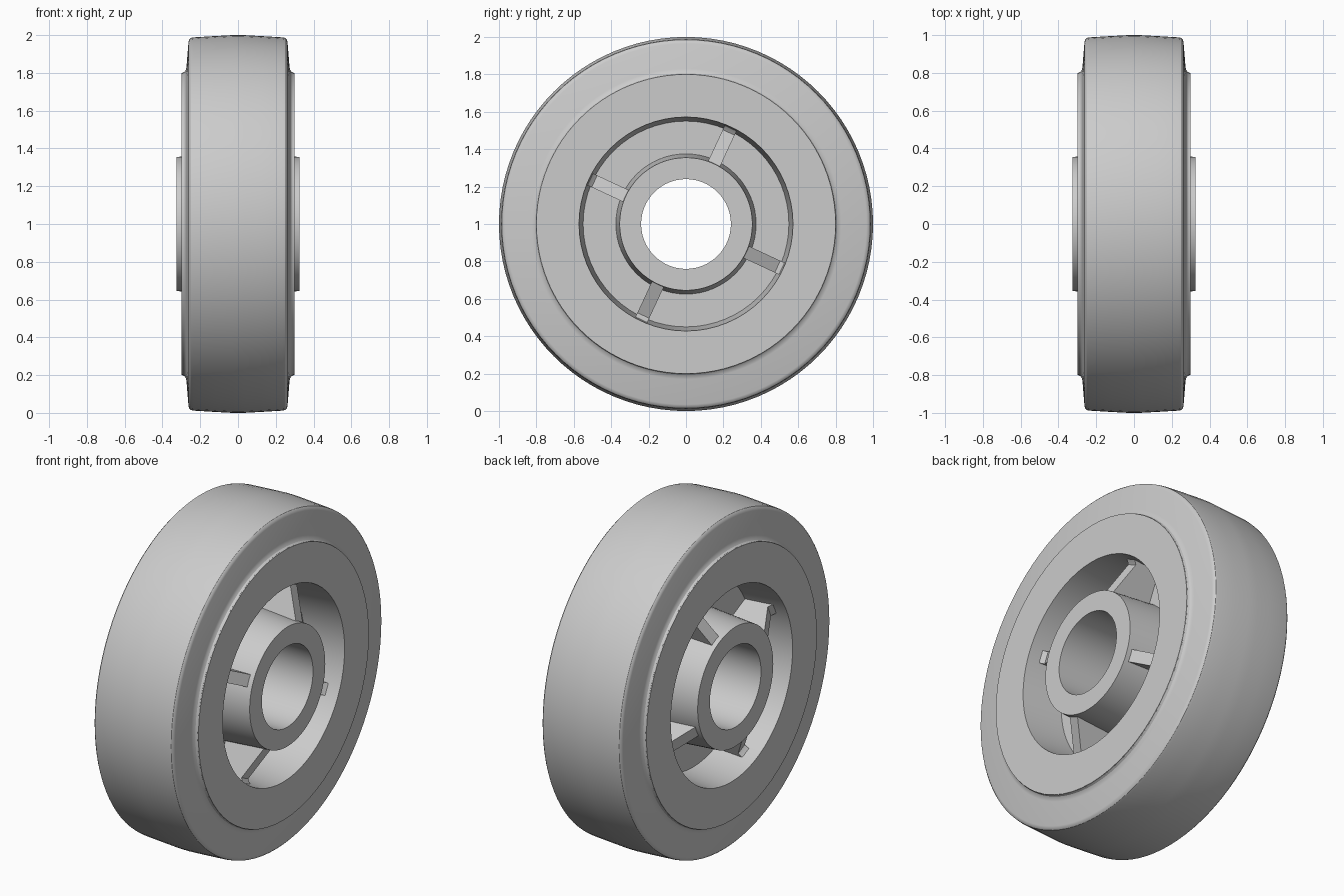
import bpy, bmesh, math
from mathutils import Matrix

cube = bpy.data.objects.get("Cube")
if cube:
    bpy.data.objects.remove(cube, do_unlink=True)

grey = bpy.data.materials.new("plain grey")
grey.use_nodes = True
grey.diffuse_color = (0.6, 0.6, 0.6, 1)
grey.node_tree.nodes["Principled BSDF"].inputs["Base Color"].default_value = (0.6, 0.6, 0.6, 1)

AXLE = 1.0  # height of the wheel centre


def finish(bm, name, angle=30):
    bmesh.ops.recalc_face_normals(bm, faces=bm.faces[:])
    mesh = bpy.data.meshes.new(name)
    bm.to_mesh(mesh)
    bm.free()
    mesh.materials.append(grey)
    obj = bpy.data.objects.new(name, mesh)
    bpy.context.collection.objects.link(obj)
    bpy.ops.object.select_all(action='DESELECT')
    obj.select_set(True)
    bpy.context.view_layer.objects.active = obj
    bpy.ops.object.shade_smooth_by_angle(angle=math.radians(angle))
    return obj


def lathe(name, half, segments):
    """Spin a closed profile about the axle; half lists (x, radius) for x > 0."""
    profile = half + [(-x, r) for x, r in reversed(half)]
    bm = bmesh.new()
    rings = []
    for i in range(segments):
        a = 2 * math.pi * i / segments
        rings.append([bm.verts.new((x, r * math.cos(a), AXLE + r * math.sin(a)))
                      for x, r in profile])
    n = len(profile)
    for i, ring in enumerate(rings):
        nxt = rings[(i + 1) % segments]
        for j in range(n):
            k = (j + 1) % n
            bm.faces.new((ring[j], ring[k], nxt[k], nxt[j]))
    return finish(bm, name)


# Tyre: slightly crowned tread, rounded shoulders, small fillet at the rim
lathe("tyre", [
    (0.25, 0.77), (0.295, 0.785), (0.295, 0.80), (0.284, 0.805), (0.277, 0.815),
    (0.273, 0.83), (0.262, 0.965), (0.258, 0.977), (0.25, 0.985), (0.235, 0.988),
    (0.12, 0.995), (0.03, 1.0)], 96)

# Wheel core: bore, hub, thin web and rim in one profile
lathe("wheel_core", [
    (0.325, 0.24), (0.325, 0.355), (0.05, 0.375), (0.05, 0.55),
    (0.30, 0.572), (0.30, 0.80)], 64)

# Ribs: sloping from the hub down to the rim on both faces of the web
RIB_HALF_WIDTH = 0.035
rib_outline = [(0.03, 0.35), (0.30, 0.35), (0.205, 0.54), (0.215, 0.555), (0.235, 0.575),
               (0.03, 0.575)]
for index in range(4):
    for side, label in ((1, "left"), (-1, "right")):
        bm = bmesh.new()
        base = bm.faces.new([bm.verts.new((side * x, r, -RIB_HALF_WIDTH))
                             for x, r in rib_outline])
        grown = bmesh.ops.extrude_face_region(bm, geom=[base])
        tops = [v for v in grown["geom"] if isinstance(v, bmesh.types.BMVert)]
        bmesh.ops.translate(bm, verts=tops, vec=(0, 0, 2 * RIB_HALF_WIDTH))
        turn = Matrix.Rotation(math.radians(65 + 90 * index), 4, 'X')
        bm.transform(Matrix.Translation((0, 0, AXLE)) @ turn)
        finish(bm, f"{label}_rib_{index + 1}")
